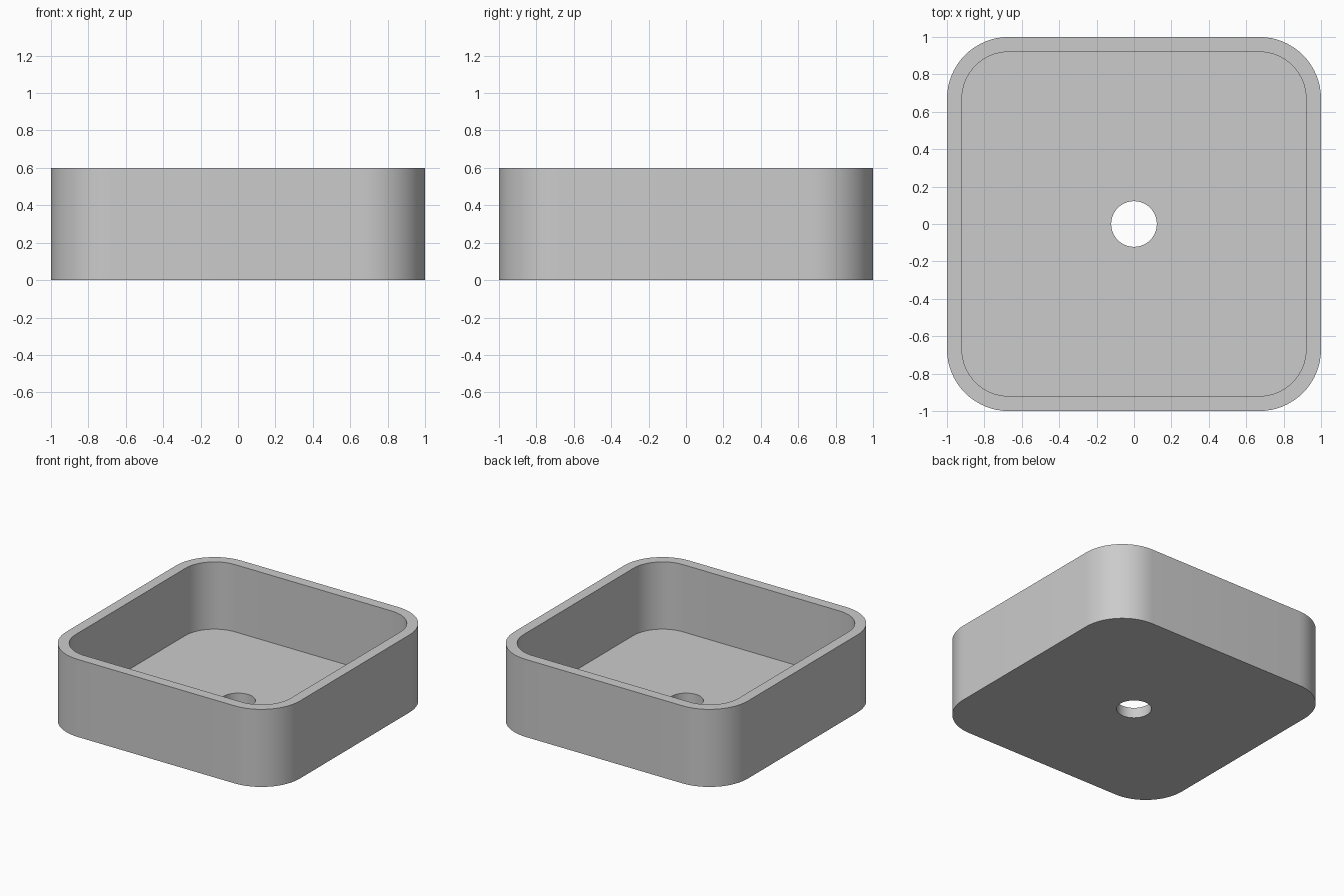
import bpy
import bmesh
from math import sin, cos, pi, radians

cube = bpy.data.objects.get("Cube")
if cube:
    bpy.data.objects.remove(cube, do_unlink=True)

HEIGHT, WALL, FLOOR = 0.6, 0.08, 0.08
CORNER, DRAIN = 0.33, 0.122
STEPS = 16  # segments per rounded corner

# Plain grey ceramic
grey = bpy.data.materials.new("grey_ceramic")
grey.use_nodes = True
colour = (0.6, 0.6, 0.6, 1)
grey.diffuse_color = colour
grey.node_tree.nodes["Principled BSDF"].inputs["Base Color"].default_value = colour


def rounded_square(half, radius, z):
    """Outline of a square with rounded corners, counterclockwise."""
    points = []
    for q in range(4):
        middle = pi / 4 + q * pi / 2
        cx = (half - radius) * round(cos(middle) * 2 ** 0.5)
        cy = (half - radius) * round(sin(middle) * 2 ** 0.5)
        for k in range(STEPS + 1):
            a = (q + k / STEPS) * pi / 2
            points.append((cx + radius * cos(a), cy + radius * sin(a), z))
    return points


def circle(radius, z):
    """Circle with as many points as the rounded square."""
    count = 4 * (STEPS + 1)
    angles = [(i + 0.5) * 2 * pi / count for i in range(count)]
    return [(radius * cos(a), radius * sin(a), z) for a in angles]


# Basin: closed section from the drain, round the wall and back to the drain
outlines = [
    circle(DRAIN, 0),
    rounded_square(1, CORNER, 0),
    rounded_square(1, CORNER, HEIGHT),
    rounded_square(1 - WALL, CORNER - WALL, HEIGHT),
    rounded_square(1 - WALL, CORNER - WALL, FLOOR),
    circle(DRAIN, FLOOR),
]
bm = bmesh.new()
rings = [[bm.verts.new(p) for p in outline] for outline in outlines]
for i, low in enumerate(rings):
    high = rings[(i + 1) % len(rings)]
    for j in range(len(low)):
        n = (j + 1) % len(low)
        bm.faces.new((low[j], low[n], high[n], high[j]))
bmesh.ops.recalc_face_normals(bm, faces=bm.faces)

mesh = bpy.data.meshes.new("basin")
bm.to_mesh(mesh)
bm.free()
mesh.materials.append(grey)
basin = bpy.data.objects.new("basin", mesh)
bpy.context.collection.objects.link(basin)

# Smooth corners and drain, crisp rims
bpy.ops.object.select_all(action="DESELECT")
basin.select_set(True)
bpy.context.view_layer.objects.active = basin
bpy.ops.object.shade_smooth_by_angle(angle=radians(30))
